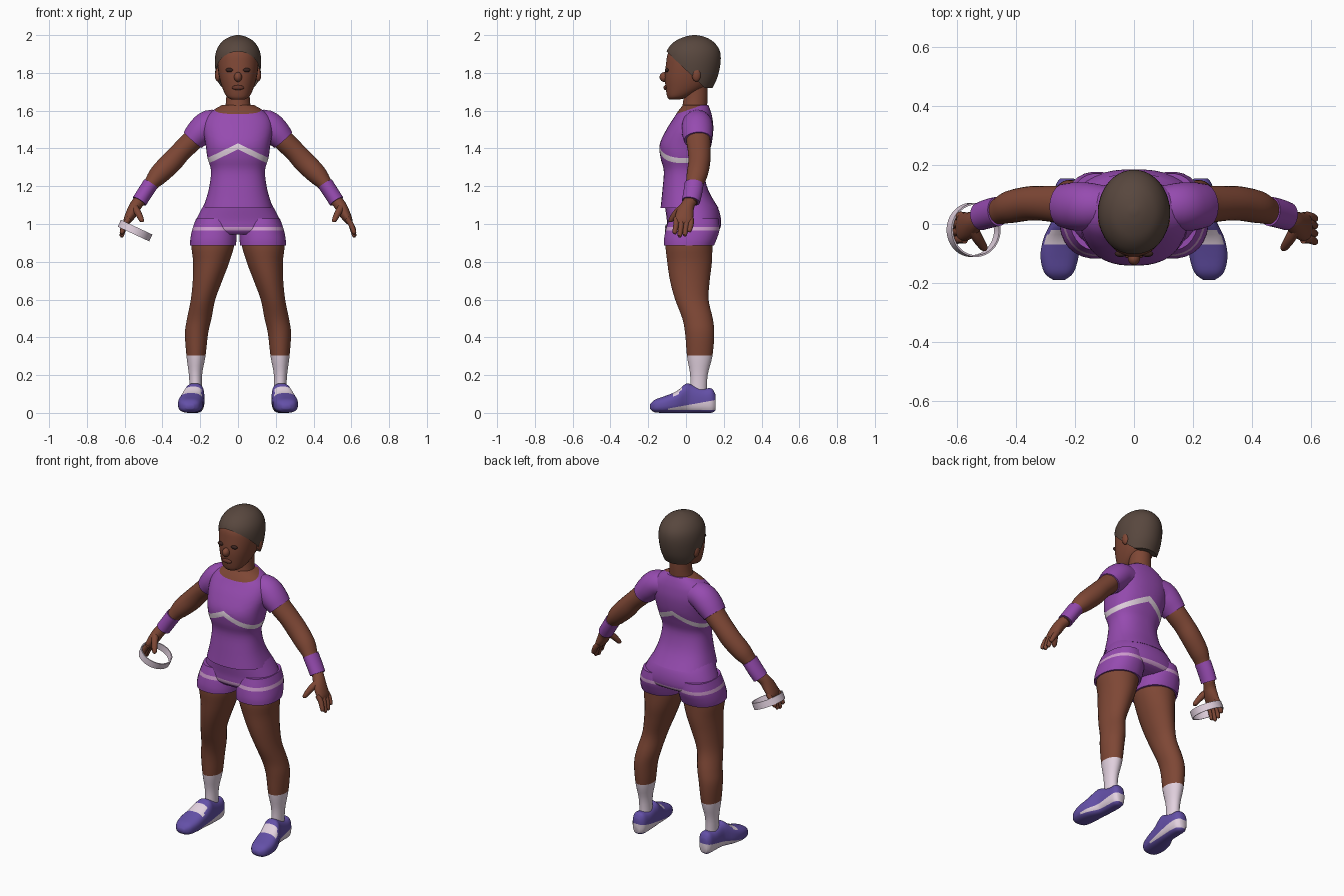
import bpy, bmesh, math
from mathutils import Vector, Matrix

if "Cube" in bpy.data.objects:
    bpy.data.objects.remove(bpy.data.objects["Cube"])


def material(name, *rgb):
    def linear(c):
        c /= 255
        return c / 12.92 if c < 0.04 else ((c + 0.055) / 1.055) ** 2.4
    mat = bpy.data.materials.new(name)
    color = [linear(c) for c in rgb] + [1]
    mat.diffuse_color = color
    mat.use_nodes = True
    node = mat.node_tree.nodes["Principled BSDF"]
    node.inputs["Base Color"].default_value = color
    node.inputs["Roughness"].default_value = 0.8
    return mat


SKIN = material("brown skin", 126, 71, 53)
HAIR = material("dark hair", 88, 71, 62)
PURPLE = material("purple cloth", 150, 75, 176)
WHITE = material("off white", 226, 209, 223)
STRIPE = material("pale stripe", 205, 155, 205)
SHOE = material("shoe violet", 100, 80, 168)
EYE = material("eye dark", 58, 36, 32)
LIPS = material("lip brown", 104, 56, 44)


def spline(rows, sub):
    """Catmull-Rom interpolation of number rows."""
    out = []
    for i in range(len(rows) - 1):
        quad = [rows[max(i - 1, 0)], rows[i], rows[i + 1], rows[min(i + 2, len(rows) - 1)]]
        for k in range(sub):
            t = k / sub
            out.append([b + t * ((c - a) + t * ((2 * a - 5 * b + 4 * c - d)
                        + t * (3 * b - a - 3 * c + d))) / 2 for a, b, c, d in zip(*quad)])
    return out + [list(rows[-1])]


def loft(rows, kind="z", n=28, power=1.0, sub=4):
    """Skin rings: boxes stacked along z or y, or (x, y, z, r, r) tubes."""
    rows = spline(rows, sub)
    bm = bmesh.new()
    rings = []
    for i, row in enumerate(rows):
        if kind == "tube":
            center = Vector(row[:3])
            ahead = Vector(rows[min(i + 1, len(rows) - 1)][:3])
            tangent = (ahead - Vector(rows[max(i - 1, 0)][:3])).normalized()
            u = Vector((0, 1, 0)).cross(tangent).normalized()
            v = tangent.cross(u) * row[4]
            u = u * row[3]
        else:
            h, a, b, c, d = row
            mid, side = (c + d) / 2, (d - c) / 2
            u = Vector(((b - a) / 2, 0, 0))
            center = Vector(((a + b) / 2, mid, h) if kind == "z" else ((a + b) / 2, h, mid))
            v = Vector((0, side, 0) if kind == "z" else (0, 0, side))
        ring = []
        for k in range(n):
            t = math.tau * (k + 0.5) / n
            co, si = math.cos(t), math.sin(t)
            ring.append(bm.verts.new(center + u * math.copysign(abs(co) ** power, co)
                                     + v * math.copysign(abs(si) ** power, si)))
        rings.append(ring)
    for low, high in zip(rings, rings[1:]):
        for k in range(n):
            bm.faces.new((low[k], low[k - 1], high[k - 1], high[k]))
    bm.faces.new(rings[0])
    bm.faces.new(rings[-1])
    return bm


def middle(*rows):
    """Rows (z, half width, front, back) centred on x = 0."""
    return [(z, -w, w, f, b) for z, w, f, b in rows]


def cut(bm, point, normal, clear=False):
    bmesh.ops.bisect_plane(bm, geom=bm.verts[:] + bm.edges[:] + bm.faces[:], plane_co=point,
                           plane_no=normal, clear_inner=clear)


def finish(name, bm, mats, rule=None, pair=False):
    """Make the object, or a left and right pair of it."""
    for side in ((1, -1) if pair else (1,)):
        part = bm.copy()
        bmesh.ops.scale(part, vec=(side, 1, 1), verts=part.verts)
        bmesh.ops.recalc_face_normals(part, faces=part.faces)
        for face in part.faces:
            face.smooth = True
            if rule:
                face.material_index = int(rule(face.calc_center_median(), face.normal))
        label = name if not pair else ("left_" if side > 0 else "right_") + name
        mesh = bpy.data.meshes.new(label)
        part.to_mesh(mesh)
        part.free()
        mesh.set_sharp_from_angle(angle=math.radians(50))
        for mat in mats:
            mesh.materials.append(mat)
        bpy.context.collection.objects.link(bpy.data.objects.new(label, mesh))
    bm.free()


def blob(name, center, radii, mat, pair=False):
    bm = bmesh.new()
    bmesh.ops.create_uvsphere(bm, u_segments=16, v_segments=10, radius=1)
    bmesh.ops.transform(bm, matrix=Matrix.LocRotScale(Vector(center), None, Vector(radii)), verts=bm.verts)
    finish(name, bm, [mat], pair=pair)


# Shirt with chevron band and scooped neckline
shirt = loft(middle((1.085, .185, -.135, .172), (1.18, .156, -.125, .118), (1.28, .143, -.118, .095),
                    (1.35, .162, -.135, .112), (1.42, .172, -.14, .135), (1.5, .185, -.104, .145),
                    (1.56, .175, -.066, .14), (1.6, .135, -.04, .13), (1.63, .085, -.015, .118)),
             n=40, power=.85)
BAND_LOW, BAND_HIGH, SLOPE = 1.395, 1.427, .48
cut(shirt, (0, 0, 0), (1, 0, 0))
for side in (1, -1):
    for z in (BAND_LOW, BAND_HIGH):
        cut(shirt, (0, 0, z), (side * SLOPE, 0, 1))
COLLAR = Vector((0, 0, 1.6))
COLLAR_UP = Vector((0, -.35, 1))
cut(shirt, COLLAR, COLLAR_UP)


def shirt_rule(c, normal):
    if (c - COLLAR).dot(COLLAR_UP) > 0:
        return 2
    return BAND_LOW < c.z + SLOPE * abs(c.x) < BAND_HIGH


finish("shirt", shirt, [PURPLE, WHITE, SKIN], shirt_rule)
finish("sleeve", loft([(.07, .06, 1.535, .065, .065), (.15, .06, 1.528, .076, .08),
                       (.2, .06, 1.488, .074, .082), (.24, .063, 1.445, .063, .074)], "tube"), [PURPLE], pair=True)

# Shorts: pelvis and two leg openings, with a thin stripe
pelvis = loft(middle((1.13, .165, -.115, .14), (1.08, .193, -.11, .172), (1.02, .222, -.102, .186),
                     (.97, .232, -.1, .178), (.945, .2, -.08, .13)), n=36, power=.9)
trouser = loft([(1.03, .03, .222, -.09, .172), (.97, .01, .243, -.108, .178),
                (.92, .008, .253, -.117, .163), (.885, .01, .254, -.117, .148)], power=.9)
for name, bm in (("shorts_hips", pelvis), ("shorts_leg", trouser)):
    for z in (.965, .985):
        cut(bm, (0, 0, z), (0, 0, 1))
    finish(name, bm, [PURPLE, STRIPE], lambda c, n: .965 < c.z < .985, bm is trouser)

# Legs with socks
SOCK_TOP = .305
leg = loft([(1, .03, .22, -.08, .14), (.9, .018, .247, -.108, .14), (.8, .045, .238, -.1, .138),
            (.7, .083, .24, -.085, .126), (.6, .12, .25, -.058, .12), (.5, .14, .27, -.02, .142),
            (.42, .158, .281, -.005, .15), (.3, .172, .273, .005, .14), (.2, .19, .26, .022, .115),
            (.1, .19, .256, .02, .11)])
cut(leg, (0, 0, SOCK_TOP), (0, 0, 1))
finish("leg", leg, [SKIN, WHITE], lambda c, n: c.z < SOCK_TOP, True)

# Shoes with a pale midsole and tongue
shoe = loft([(-.19, .235, .275, .02, .045), (-.165, .205, .305, .003, .07), (-.11, .188, .318, 0, .09),
             (-.05, .182, .308, 0, .115), (0, .178, .285, 0, .155), (.03, .178, .275, 0, .15),
             (.09, .178, .27, 0, .13), (.135, .185, .265, 0, .13), (.155, .205, .25, .012, .1)],
            "y", power=.75)
MID_SLOPE = .18
cut(shoe, (0, 0, .015), (0, 0, 1))
cut(shoe, (0, 0, .04), (0, -MID_SLOPE, 1))
for y in (-.07, -.02):
    cut(shoe, (0, y, 0), (0, 1, 0))


def shoe_rule(c, normal):
    midsole = .015 < c.z < .04 + MID_SLOPE * c.y and c.y > -.1
    return midsole or (-.07 < c.y < -.02 and normal.z > .6)


finish("shoe", shoe, [SHOE, WHITE], shoe_rule, True)

# Arms, wristbands and hands
finish("arm", loft([(.2, .06, 1.5, .056, .06), (.24, .065, 1.445, .057, .064), (.3, .07, 1.385, .055, .06),
                    (.355, .07, 1.325, .058, .058), (.42, .058, 1.26, .053, .055),
                    (.465, .042, 1.205, .038, .044), (.525, .025, 1.115, .032, .036)], "tube"), [SKIN], pair=True)
finish("wristband", loft([(.462, .043, 1.213, .042, .05), (.492, .036, 1.167, .041, .05),
                          (.522, .026, 1.12, .041, .048)], "tube"), [PURPLE], pair=True)
finish("palm", loft([(.515, .03, 1.13, .03, .034), (.54, .01, 1.1, .032, .036), (.562, -.005, 1.06, .03, .046),
                     (.585, -.012, 1.02, .022, .048), (.595, -.014, 1.0, .012, .04)], "tube", 20),
       [SKIN], pair=True)
for name, y, drop in (("index", -.052, .07), ("middle", -.025, .085), ("ring", .002, .08), ("little", .026, .06)):
    finish(name + "_finger", loft([(.575, y, 1.03, .015, .015), (.597, y, 1.0, .015, .015),
                                   (.615, y - .008, 1.025 - drop, .012, .012),
                                   (.618, y - .01, 1.018 - drop, .004, .004)], "tube", 10), [SKIN], pair=True)
finish("thumb", loft([(.55, -.015, 1.09, .02, .02), (.53, -.05, 1.06, .018, .018), (.51, -.08, 1.02, .013, .013),
                      (.508, -.083, 1.01, .005, .005)], "tube", 12), [SKIN], pair=True)

# Hoop held in the right hand
hoop = bmesh.new()
corners = [hoop.verts.new(p) for p in ((.086, 0, -.02), (.092, 0, -.02), (.092, 0, .02), (.086, 0, .02))]
edges = [hoop.edges.new((corners[k - 1], corners[k])) for k in range(4)]
bmesh.ops.spin(hoop, geom=corners + edges, axis=(0, 0, 1), cent=(0, 0, 0), angle=math.tau, steps=48)
bmesh.ops.remove_doubles(hoop, verts=hoop.verts, dist=.0005)
tilt = Matrix.Translation((-.545, -.02, .965)) @ Matrix.Rotation(math.radians(25), 4, "Y")
bmesh.ops.transform(hoop, matrix=tilt, verts=hoop.verts)
finish("hoop", hoop, [WHITE])

# Neck, head and face
finish("neck", loft(middle((1.56, .085, -.03, .11), (1.62, .068, -.02, .112), (1.68, .062, -.012, .115),
                           (1.74, .062, -.01, .115))), [SKIN])
finish("head", loft(middle((1.66, .035, -.09, -.03), (1.675, .06, -.1, .02), (1.72, .083, -.108, .1),
                           (1.78, .1, -.112, .145), (1.85, .109, -.106, .165), (1.9, .104, -.097, .16),
                           (1.94, .08, -.07, .13), (1.96, .05, -.03, .09)), n=36, power=.9), [SKIN])
blob("nose", (0, -.115, 1.778), (.021, .025, .026), SKIN)
blob("lips", (0, -.108, 1.722), (.032, .011, .013), LIPS)
blob("eye", (.045, -.101, 1.815), (.021, .011, .011), EYE, True)
blob("ear", (.107, .055, 1.79), (.016, .024, .036), SKIN, True)

# Cropped hair, trimmed along a sloping hairline
hair = loft(middle((1.72, .1, -.06, .14), (1.78, .115, -.09, .168), (1.86, .123, -.108, .184),
                   (1.92, .114, -.1, .178), (1.965, .085, -.062, .145), (1.99, .045, -.01, .1),
                   (2.0, .01, .035, .055)), n=36)
cut(hair, (0, -.1, 1.91), (0, .95, 1), True)
finish("hair", hair, [HAIR])
